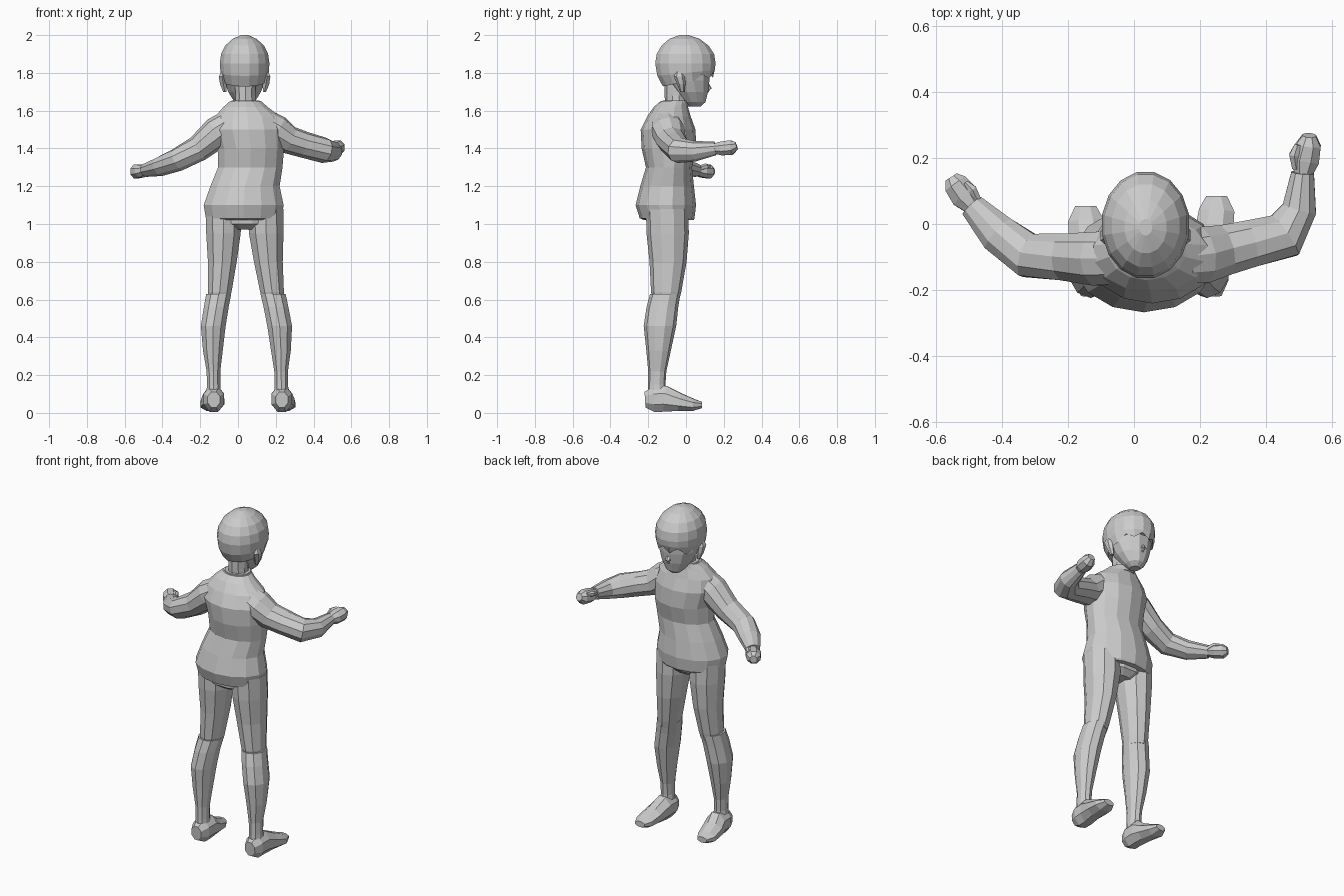
import bpy, bmesh
from math import sin, cos, pi
from mathutils import Vector

CX = 0.035  # body centre line


def skin(name, loops):
    """Bridge equal-sized point loops into one closed faceted mesh."""
    bm = bmesh.new()
    rows = [[bm.verts.new(p) for p in loop] for loop in loops]
    n = len(rows[0])
    for a, b in zip(rows, rows[1:]):
        for i in range(n):
            j = (i + 1) % n
            bm.faces.new((a[i], a[j], b[j], b[i]))
    bm.faces.new(rows[0])
    bm.faces.new(rows[-1])
    bmesh.ops.recalc_face_normals(bm, faces=bm.faces[:])
    me = bpy.data.meshes.new(name)
    bm.to_mesh(me)
    bm.free()
    ob = bpy.data.objects.new(name, me)
    bpy.context.collection.objects.link(ob)
    return ob


def stack(name, rings, n=12):
    """Horizontal elliptical rings: z, cx, cy, rx, ry, tilt."""
    loops = []
    for z, cx, cy, rx, ry, *tilt in rings:
        t = tilt[0] if tilt else 0
        loops.append([(cx + rx * cos(a), cy + ry * sin(a), z + t * ry * sin(a))
                      for a in (2 * pi * (i + .5) / n for i in range(n))])
    return skin(name, loops)


def tube(name, rings, n=8):
    """Rings across a path: x, y, z, half width, half height."""
    pts = [Vector(r[:3]) for r in rings]
    loops = []
    for i, r in enumerate(rings):
        t = (pts[min(i + 1, len(pts) - 1)] - pts[max(i - 1, 0)]).normalized()
        side = t.cross(Vector((0, 0, 1))).normalized()
        up = side.cross(t)
        loops.append([pts[i] + side * r[3] * cos(a) + up * r[4] * sin(a)
                      for a in (2 * pi * (k + .5) / n for k in range(n))])
    return skin(name, loops)


# Jacket with flared hem
stack("jacket", [
    (1.02, .03, -.09, .185, .13), (1.03, .03, -.10, .205, .145),
    (1.10, .03, -.107, .217, .160), (1.20, .037, -.10, .188, .142),
    (1.30, .065, -.09, .175, .122), (1.40, .068, -.09, .180, .145),
    (1.50, .055, -.095, .195, .145), (1.57, .05, -.09, .175, .115),
    (1.62, .04, -.08, .120, .090), (1.65, .04, -.065, .085, .070)], 14)

# Neck and collar
stack("neck", [(1.60, .04, -.05, .062, .06), (1.68, .04, -.055, .055, .058),
               (1.76, .038, -.045, .06, .07)], 10)
stack("collar", [(1.62, .04, -.06, .09, .075), (1.655, .04, -.058, .075, .068),
                 (1.655, .04, -.058, .055, .055)], 12)

# Face, nose and ears
stack("face", [
    (1.622, CX, .048, .028, .03), (1.645, CX, .045, .055, .06),
    (1.70, CX, .028, .09, .092), (1.76, CX, .01, .112, .118),
    (1.83, CX, 0, .12, .13)], 12)
tube("nose", [(CX, .10, 1.75, .012, .015), (CX, .125, 1.715, .016, .012),
              (CX, .115, 1.70, .012, .008)], 6)
for s, side in ((-1, "left"), (1, "right")):
    x = CX + s * .105
    stack(side + "_ear", [(1.70, x, -.02, .010, .012), (1.74, x + s * .008, -.025, .02, .022),
                          (1.78, x + s * .014, -.035, .02, .03),
                          (1.81, x + s * .008, -.035, .012, .018)], 6)

# Hair cap with a ragged fringe
hair = stack("hair_cap", [
    (1.755, CX, .01, .115, .135, .2), (1.80, CX, 0, .130, .155, .1),
    (1.85, CX, -.003, .134, .163), (1.90, CX, -.003, .127, .155),
    (1.945, CX, -.005, .104, .127), (1.98, CX, -.008, .065, .082),
    (2.0, CX, -.01, .02, .025)], 16)
for i in range(16):
    v = hair.data.vertices[i]
    if v.co.y > .03:
        v.co.z += .022 if i % 2 else -.008

# Sleeves, hands and thumbs
tube("right_sleeve", [
    (.14, -.10, 1.535, .085, .075), (.20, -.095, 1.495, .09, .085),
    (.27, -.08, 1.445, .08, .075), (.35, -.06, 1.42, .075, .07),
    (.455, -.035, 1.39, .075, .068), (.50, .045, 1.385, .055, .055),
    (.51, .155, 1.40, .036, .036)], 10)
tube("right_hand", [
    (.51, .14, 1.40, .026, .026), (.518, .19, 1.40, .045, .040),
    (.528, .24, 1.405, .040, .042), (.53, .268, 1.415, .022, .022)])
tube("right_thumb", [(.49, .17, 1.41, .014, .016), (.485, .21, 1.425, .018, .016),
                     (.495, .24, 1.43, .010, .010)], 6)
tube("left_sleeve", [
    (-.04, -.10, 1.535, .085, .075), (-.11, -.105, 1.485, .085, .085),
    (-.21, -.10, 1.40, .074, .070), (-.32, -.095, 1.34, .070, .062),
    (-.41, -.03, 1.305, .062, .052), (-.49, .055, 1.285, .040, .036)], 10)
tube("left_hand", [
    (-.48, .045, 1.287, .026, .026), (-.512, .085, 1.28, .046, .036),
    (-.54, .122, 1.278, .040, .040), (-.553, .142, 1.278, .022, .022)])
tube("left_thumb", [(-.475, .075, 1.295, .014, .016), (-.49, .105, 1.305, .016, .016),
                    (-.51, .125, 1.305, .009, .009)], 6)

# Hips joining both legs
stack("hips", [(.97, .035, -.095, .08, .07), (1.0, .035, -.10, .16, .11),
               (1.10, .035, -.10, .19, .12)], 12)

# Trousers, boots and feet; the right leg stands slightly wider and further forward
for s, side, splay, fwd in ((-1, "left", 0, -.03), (1, "right", .035, 0)):
    def at(z, d):
        return CX + s * (d + splay * (1.02 - z))

    stack(side + "_trouser_leg", [
        (z, at(z, d), y, rx, ry) for z, d, y, rx, ry in (
            (.60, .135, -.105, .058, .070), (.64, .132, -.105, .066, .080),
            (.80, .118, -.095, .080, .098), (.95, .112, -.097, .096, .112),
            (1.08, .112, -.10, .100, .112))], 10)
    stack(side + "_boot", [
        (z, at(z, d), y, rx, ry) for z, d, y, rx, ry in (
            (.06, .163, -.150, .045, .055), (.15, .164, -.155, .037, .046),
            (.22, .165, -.152, .038, .048), (.33, .168, -.145, .055, .065),
            (.46, .166, -.138, .069, .086), (.56, .150, -.125, .069, .084),
            (.63, .137, -.110, .070, .080), (.63, .137, -.110, .055, .060))], 10)
    x = at(.05, .163)
    toe = s * .018
    tube(side + "_foot", [
        (x, -.217, .07, .035, .045), (x, -.17, .073, .058, .073),
        (x, -.11, .074, .060, .074), (x + toe * .5, -.03 + fwd, .056, .063, .050),
        (x + toe, .04 + fwd, .042, .058, .034),
        (x + toe, .085 + fwd, .042, .034, .018)])
